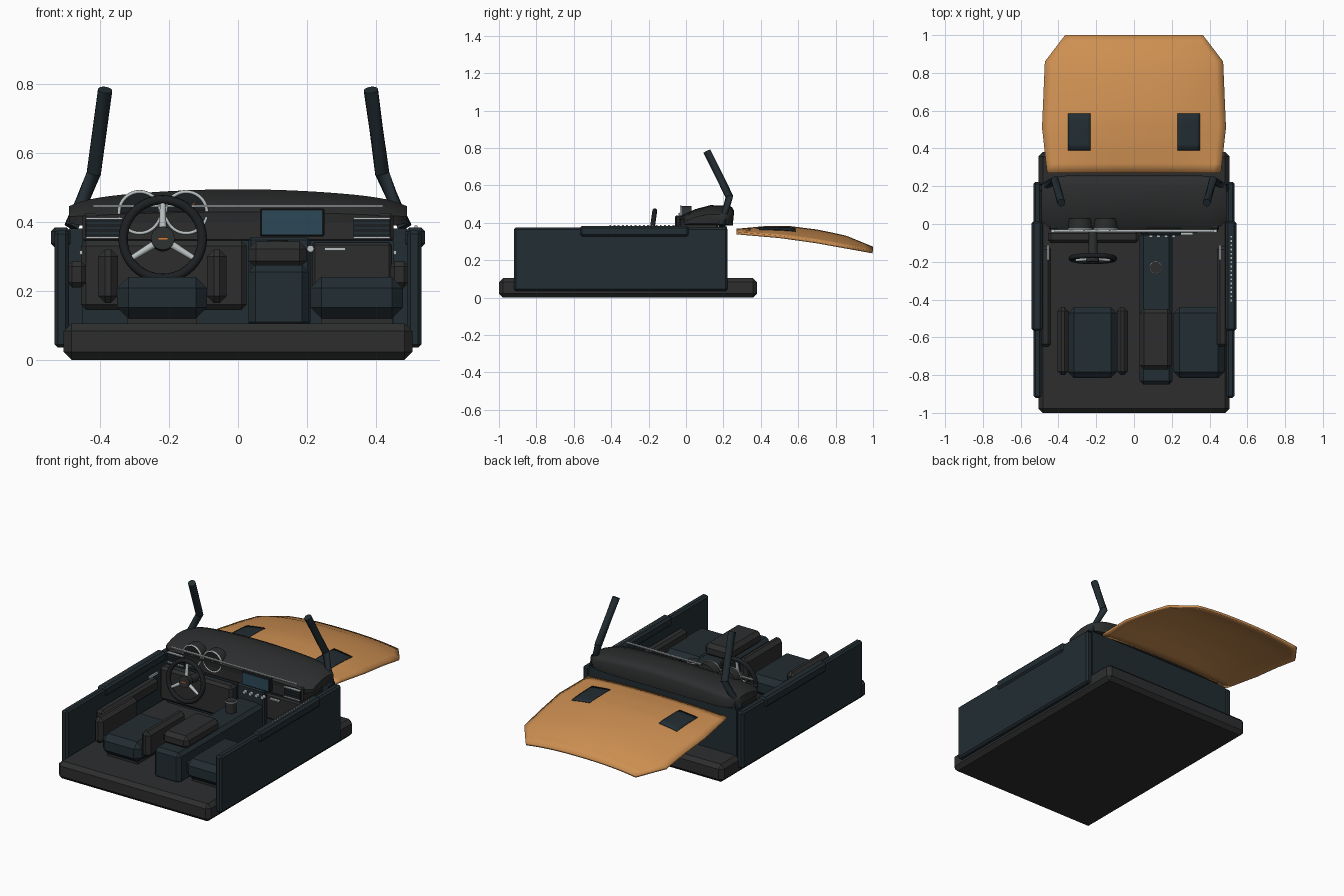
import bpy, bmesh, math
from mathutils import Vector, Matrix

if "Cube" in bpy.data.objects:
    bpy.data.objects.remove(bpy.data.objects["Cube"])


def material(name, rgb):
    m = bpy.data.materials.new(name)
    m.diffuse_color = (*rgb, 1)
    m.use_nodes = True
    m.node_tree.nodes["Principled BSDF"].inputs["Base Color"].default_value = m.diffuse_color
    return m


CHARCOAL = material("charcoal", (.026, .027, .028))
SLATE = material("slate", (.016, .026, .032))
BLACK = material("black", (.012, .014, .016))
COPPER = material("copper", (.62, .28, .085))
SILVER = material("silver", (.50, .54, .55))
SCREEN = material("screen_blue", (.025, .065, .095))
ORANGE = material("orange", (.75, .2, .03))


def finish(name, bm, mat, smooth=None):
    bmesh.ops.recalc_face_normals(bm, faces=bm.faces)
    me = bpy.data.meshes.new(name)
    bm.to_mesh(me)
    bm.free()
    ob = bpy.data.objects.new(name, me)
    bpy.context.collection.objects.link(ob)
    me.materials.append(mat)
    if smooth:
        bpy.ops.object.select_all(action='DESELECT')
        ob.select_set(True)
        bpy.context.view_layer.objects.active = ob
        bpy.ops.object.shade_smooth_by_angle(angle=math.radians(smooth))
    return ob


def box(name, x, y, z, mat, bevel=0.0):
    """Chamfered box from (min, max) ranges."""
    bm = bmesh.new()
    bmesh.ops.create_cube(bm, size=1)
    for v in bm.verts:
        v.co = [(r[0] + r[1]) / 2 + c * (r[1] - r[0]) for r, c in zip((x, y, z), v.co)]
    if bevel:
        bmesh.ops.bevel(bm, geom=bm.edges[:], offset=bevel, segments=1, affect='EDGES')
    return finish(name, bm, mat)


def rod(name, a, b, r, mat, r2=None, sides=24):
    """Cylinder or cone from point a to point b."""
    a, b = Vector(a), Vector(b)
    bm = bmesh.new()
    mx = Matrix.Translation((a + b) / 2) @ (b - a).to_track_quat('Z', 'Y').to_matrix().to_4x4()
    bmesh.ops.create_cone(bm, cap_ends=True, segments=sides, radius1=r,
                          radius2=r if r2 is None else r2, depth=(b - a).length, matrix=mx)
    return finish(name, bm, mat, 35)


def loft(name, rows, mat, smooth, closed=False):
    """Skin over rows of points; closed makes each row a capped ring."""
    bm = bmesh.new()
    vs = [[bm.verts.new(p) for p in row] for row in rows]
    n = len(rows[0])
    for r0, r1 in zip(vs, vs[1:]):
        for i in range(n if closed else n - 1):
            j = (i + 1) % n
            bm.faces.new((r0[i], r0[j], r1[j], r1[i]))
    if closed:
        bm.faces.new(vs[0])
        bm.faces.new(vs[-1])
    return finish(name, bm, mat, smooth)


def ring(name, center, R, r, mat, tilt=90):
    bpy.ops.mesh.primitive_torus_add(location=center, rotation=(math.radians(tilt), 0, 0),
                                     major_radius=R, minor_radius=r,
                                     major_segments=40, minor_segments=10)
    ob = bpy.context.object
    ob.name = name
    ob.data.materials.append(mat)
    bpy.ops.object.shade_smooth()


def lerp(table, y):
    for (y0, a), (y1, b) in zip(table, table[1:]):
        if y <= y1:
            return a + (b - a) * (y - y0) / (y1 - y0)
    return table[-1][1]


# Tub: floor, firewall
box("floor", (-.505, .505), (-1, .38), (0, .105), CHARCOAL, .022)
box("firewall", (-.49, .49), (.16, .22), (.1, .38), SLATE)

# Doors, rails, armrests, handles and windscreen pillars on both sides
for s, side in ((-1, "left"), (1, "right")):
    def xr(a, b):
        return tuple(sorted((s * a, s * b)))
    box(side + "_door", xr(.49, .532), (-.92, .222), (.035, .375), SLATE, .01)
    box(side + "_rail", xr(.485, .542), (-.567, .016), (.325, .384), SLATE, .012)
    box(side + "_armrest", xr(.44, .495), (-.65, -.12), (.21, .285), CHARCOAL, .014)
    box(side + "_door_handle", xr(.45, .46), (-.19, -.11), (.305, .317), SILVER)
    base, kink, top = [Vector((s * x, y, z)) for x, y, z in
                       ((.483, .19, .385), (.418, .232, .54), (.385, .112, .782))]
    rows = []
    for p, d in ((base, kink - base), (kink, top - base), (top, top - kink)):
        q = d.to_track_quat('Z', 'Y')
        rows.append([p + q @ Vector((.021 * math.cos(t), .021 * math.sin(t), 0))
                     for t in [k * math.tau / 16 for k in range(16)]])
    loft(side + "_windscreen_pillar", rows, SLATE, 40, True)
for i in range(16):
    y = -.41 + i * .0225
    box("rail_stud", (.512, .52), (y, y + .01), (.38, .389), SILVER)

# Padded dashboard top, crowned across the width
profile = [(-.028, .385), (-.035, .428), (-.01, .447), (.05, .473), (.13, .494),
           (.2, .493), (.245, .485), (.257, .465), (.25, .385)]
rows = []
for i in range(33):
    u = -1 + i / 16
    k = 1 - .3 * u * u
    e = 1 - .35 * abs(u) ** 12
    rows.append([(.49 * u, .11 + (y - .11) * e, .415 + (.385 + (z - .385) * k - .415) * e)
                 for y, z in profile])
loft("dash_top", rows, CHARCOAL, 50, True)

# Dash face and lower panels
box("dash_fascia", (-.45, .45), (-.03, .17), (.34, .425), CHARCOAL, .008)
box("knee_panel", (-.455, .025), (-.1, -.035), (.145, .345), CHARCOAL, .015)
box("knee_backing", (-.45, .45), (-.03, .16), (.1, .345), SLATE)
box("glovebox_door", (.215, .445), (-.045, -.02), (.19, .34), CHARCOAL, .008)
box("glovebox_handle", (.25, .312), (-.058, -.04), (.317, .325), SILVER)
box("dash_trim", (-.42, .42), (-.042, -.03), (.443, .449), SILVER)
box("centre_stack", (.03, .21), (-.055, .02), (.1, .355), SLATE, .008)
for i in range(4):
    x = .09 + .04 * i
    rod("control_knob", (x, -.05, .322), (x, -.072, .322), .01, SILVER, sides=16)

# Screen with frame
box("screen_frame", (.064, .25), (-.056, -.02), (.357, .439), BLACK, .004)
box("screen_panel", (.07, .244), (-.06, -.05), (.363, .433), SCREEN)

# Side air vents
for s in (-1, 1):
    x = tuple(sorted((s * .335, s * .44)))
    box("vent_body", x, (-.038, 0), (.352, .412), BLACK)
    for z in (.354, .41):
        box("vent_trim", x, (-.046, -.03), (z - .003, z + .003), SILVER)
    for z in (.368, .382, .396):
        box("vent_slat", x, (-.042, -.03), (z - .003, z + .003), SLATE)

# Instrument dials
for x in (-.285, -.15):
    rod("dial_housing", (x, .03, .427), (x, -.026, .427), .063, CHARCOAL, sides=40)
    rod("dial_face", (x, -.02, .427), (x, -.03, .427), .055, BLACK, sides=40)
    ring("dial_ring", (x, -.028, .427), .06, .005, SILVER)
    rod("dial_needle", (x, -.032, .427), (x + .025, -.032, .455), .002, ORANGE, sides=6)

# Steering wheel: rim, hub, spokes, column
c = Vector((-.218, -.183, .35))
tilt = Matrix.Rotation(math.radians(-8), 3, 'X')
ring("steering_rim", c, .115, .0135, BLACK, 82)


def on_wheel(x, y, z):
    return c + tilt @ Vector((x, y, z))


rod("steering_hub", on_wheel(0, .018, 0), on_wheel(0, -.018, 0), .034, CHARCOAL, sides=28)
rod("steering_column", on_wheel(0, .01, 0), (-.218, -.03, .33), .024, CHARCOAL)
box("hub_badge", (-.231, -.205), (-.205, -.199), (.348, .354), ORANGE)
for a in (90, 212, 328):
    d = Vector((math.cos(math.radians(a)), 0, math.sin(math.radians(a))))
    rod("steering_spoke", on_wheel(*(d * .028)), on_wheel(*(d * .108)), .011, SILVER, .008, 12)

# Centre console with armrest and selector
box("console", (.03, .205), (-.85, -.04), (.09, .275), SLATE, .02)
box("console_armrest", (.03, .2), (-.77, -.45), (.265, .343), CHARCOAL, .022)
rod("selector_knob", (.115, -.23, .27), (.115, -.23, .345), .03, CHARCOAL, sides=28)
ring("selector_ring", (.115, -.23, .338), .03, .004, SILVER, 0)

# Seat cushions and driver bolsters
for name, x in (("driver_seat", (-.35, -.09)), ("passenger_seat", (.21, .478))):
    box(name, x, (-.815, -.44), (.12, .24), SLATE, .032)
    box(name + "_base", (x[0] + .03, x[1] - .03), (-.78, -.47), (.1, .14), CHARCOAL)
for x in (-.405, -.09):
    box("seat_bolster", (x, x + .057), (-.8, -.44), (.165, .32), CHARCOAL, .02)

# Hood: crowned copper panel
CENTRE = [(.27, .368), (.42, .382), (.56, .382), (.7, .364), (.85, .334), (1, .272)]
EDGE = [(.27, .352), (.5, .332), (.7, .304), (.86, .275), (1, .25)]
HALF = [(.27, .46), (.51, .487), (.86, .472), (1, .365)]


def hood_point(u, y, lift=0.0):
    return (u * lerp(HALF, y), y,
            lerp(CENTRE, y) + (lerp(EDGE, y) - lerp(CENTRE, y)) * abs(u) ** 2.4 + lift)


ys = [.27, .32, .37, .42, .465, .51, .56, .63, .7, .78, .86, .91, .955, 1]
hood = loft("hood", [[hood_point(i / 12, y) for i in range(-12, 13)] for y in ys], COPPER, 60)
sol = hood.modifiers.new("thickness", 'SOLIDIFY')
sol.thickness = .014
sol.offset = -1 if hood.data.polygons[0].normal.z > 0 else 1

# Hood vents laid on the panel
for s in (-1, 1):
    rows = []
    for j in range(7):
        y = .39 + .195 * j / 6
        rows.append([hood_point(s * (.23 + .02 * i) / lerp(HALF, y), y, .004) for i in range(7)])
    vent = loft("hood_vent", rows, SLATE, 60)
    sol = vent.modifiers.new("thickness", 'SOLIDIFY')
    sol.thickness = .006
    sol.offset = -1 if vent.data.polygons[0].normal.z > 0 else 1
